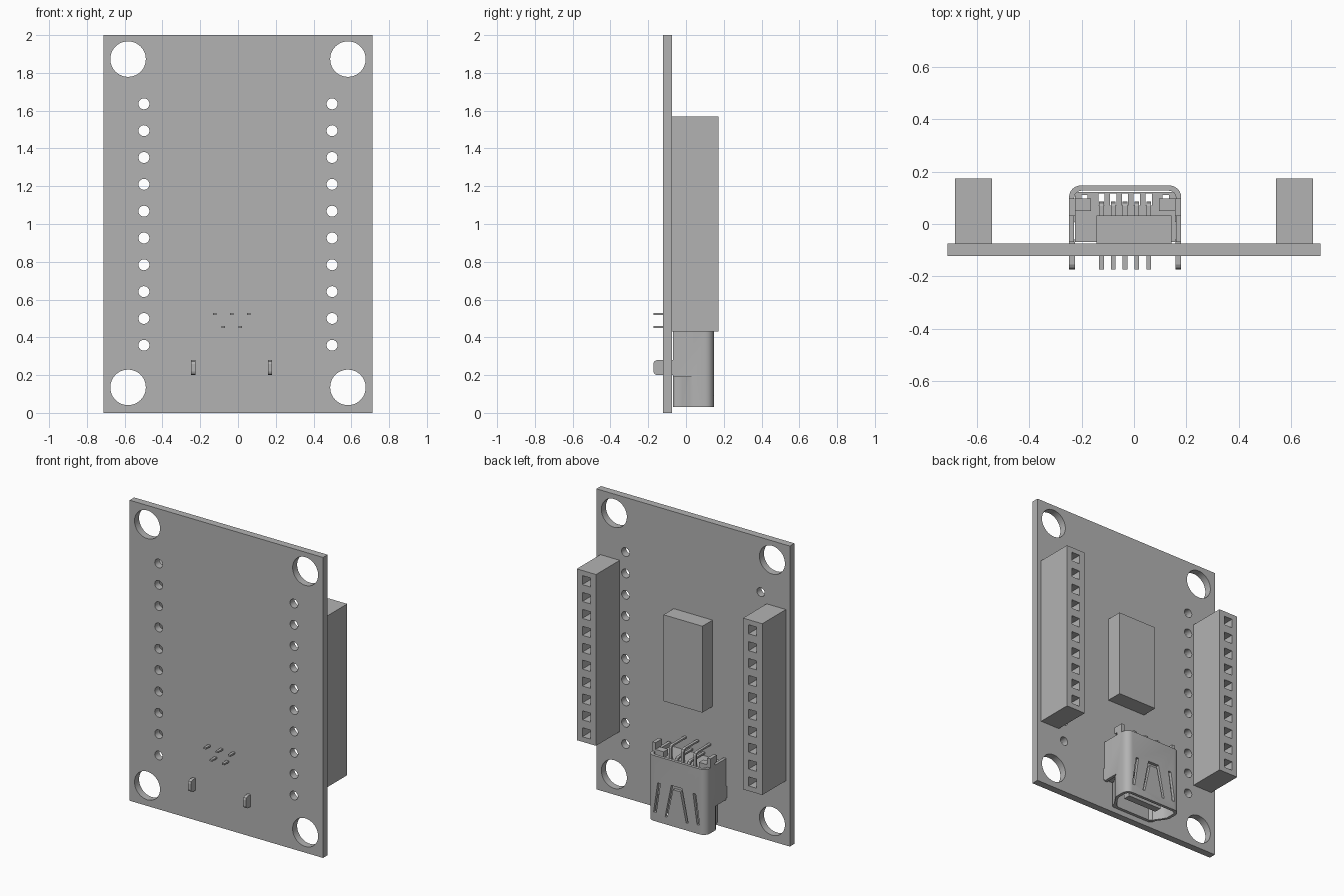
import bpy
import bmesh
import math
from math import radians

cube = bpy.data.objects.get("Cube")
if cube:
    bpy.data.objects.remove(cube, do_unlink=True)

grey = bpy.data.materials.new("plain grey")
grey.use_nodes = True
COLOUR = (0.45, 0.45, 0.45, 1)
grey.diffuse_color = COLOUR
grey.node_tree.nodes["Principled BSDF"].inputs["Base Color"].default_value = COLOUR


def add_prism(bm, points, lo, hi, axis):
    """Extrude a flat outline between lo and hi along an axis."""
    place = {"x": lambda a, b, t: (t, a, b),
             "y": lambda a, b, t: (a, t, b),
             "z": lambda a, b, t: (a, b, t)}[axis]
    low = [bm.verts.new(place(a, b, lo)) for a, b in points]
    high = [bm.verts.new(place(a, b, hi)) for a, b in points]
    bm.faces.new(low)
    bm.faces.new(high)
    n = len(points)
    for i in range(n):
        j = (i + 1) % n
        bm.faces.new((low[i], low[j], high[j], high[i]))


def rect(a0, a1, b0, b1):
    return [(a0, b0), (a1, b0), (a1, b1), (a0, b1)]


def circle(cx, cz, r, n):
    return [(cx + r * math.cos(math.tau * i / n),
             cz + r * math.sin(math.tau * i / n)) for i in range(n)]


def solid(name, *prisms):
    """Make an object from one or more (outline, lo, hi, axis) prisms."""
    bm = bmesh.new()
    for p in prisms:
        add_prism(bm, *p)
    bmesh.ops.recalc_face_normals(bm, faces=bm.faces)
    mesh = bpy.data.meshes.new(name)
    bm.to_mesh(mesh)
    bm.free()
    mesh.materials.append(grey)
    ob = bpy.data.objects.new(name, mesh)
    bpy.context.collection.objects.link(ob)
    return ob


def combine(ob, other, operation="DIFFERENCE"):
    """Apply a boolean and discard the helper."""
    other.hide_render = True
    mod = ob.modifiers.new("boolean", "BOOLEAN")
    mod.operation = operation
    mod.solver = "EXACT"
    mod.object = other
    bpy.context.view_layer.update()
    graph = bpy.context.evaluated_depsgraph_get()
    mesh = bpy.data.meshes.new_from_object(ob.evaluated_get(graph))
    ob.modifiers.clear()
    ob.data = mesh
    mesh.materials.clear()
    mesh.materials.append(grey)
    bpy.data.objects.remove(other, do_unlink=True)


def smooth(ob):
    bpy.ops.object.select_all(action="DESELECT")
    ob.select_set(True)
    bpy.context.view_layer.objects.active = ob
    bpy.ops.object.shade_smooth_by_angle(angle=radians(30))


# Board with corner mounting holes and two rows of pin holes
FRONT, BACK = -0.123, -0.075
board = solid("board", (rect(-0.712, 0.712, 0, 2), FRONT, BACK, "y"))
holes = []
for s in (-1, 1):
    for z in (0.135, 1.873):
        holes.append((circle(s * 0.582, z, 0.094, 48), -0.2, 0, "y"))
    for i in range(10):
        holes.append((circle(s * 0.498, 0.358 + i * 0.142, 0.029, 24), -0.2, 0, "y"))
combine(board, solid("hole_cutter", *holes))
smooth(board)

# Socket strips on the back
for side, s in (("left", 1), ("right", -1)):
    x = s * 0.612
    strip = solid(side + "_socket_strip",
                  (rect(x - 0.071, x + 0.071, 0.43, 1.57), BACK, 0.173, "y"))
    sockets = []
    for i in range(10):
        z = 1 + (i - 4.5) * 0.1125
        sockets.append((rect(x - 0.03, x + 0.03, z - 0.03, z + 0.03), 0.0, 0.2, "y"))
    combine(strip, solid("socket_cutter", *sockets))

# Chip
solid("chip", (rect(-0.143, 0.143, 0.78, 1.355), BACK, 0.032, "y"))

# Connector shell: tapered mouth and straight-sided rear
CX, W, TOP, LOW, WALL = -0.034, 0.214, 0.147, -0.069, 0.02


def shell_outline(w, top, low, r, waist):
    """Rounded top corners, sides stepping in to the waist lower down."""
    half = [(w - r + r * math.sin(a), top - r + r * math.cos(a))
            for a in (radians(15 * k) for k in range(7))]
    if waist < w:
        half += [(w, 0.045), (w - 0.012, 0.02), (waist + 0.008, -0.02), (waist, -0.035)]
        half += [(waist - 0.006, low + 0.012), (waist - 0.02, low)]
    else:
        half += [(w, low)]
    return [(CX + a, b) for a, b in half] + [(CX - a, b) for a, b in reversed(half)]


shell = solid("connector_shell",
              (shell_outline(W, TOP, LOW, 0.045, 0.165), 0.03, 0.19, "z"))
combine(shell, solid("mouth_cutter", (shell_outline(
    W - WALL, TOP - WALL, LOW + WALL, 0.027, 0.165 - WALL), 0, 0.3, "z")))
rear = solid("shell_rear", (shell_outline(W, TOP, LOW, 0.045, W), 0.19, 0.465, "z"))
combine(rear, solid("rear_cutter", (shell_outline(
    W - WALL, TOP - WALL, -0.2, 0.027, W), 0.1, 0.6, "z")))
combine(shell, rear, "UNION")

# Spring finger slots through the shell's outer wall
arch = [(-0.085, 0.08), (-0.04, 0.3), (0.04, 0.3), (0.085, 0.08),
        (0.07, 0.08), (0.027, 0.275), (-0.027, 0.275), (-0.07, 0.08)]
slots = [([(CX + a, b) for a, b in arch], 0.11, 0.2, "y")]
for s in (-1, 1):
    side_slot = [(0.15, 0.09), (0.17, 0.09), (0.14, 0.29), (0.12, 0.29)]
    slots.append(([(CX + s * a, b) for a, b in side_slot], 0.11, 0.2, "y"))
combine(shell, solid("slot_cutter", *slots))
smooth(shell)

# Shell legs passing through the board, with rounded tips
leg = [(-0.06, 0.2), (-0.155, 0.2), (-0.168, 0.207), (-0.173, 0.22),
       (-0.173, 0.26), (-0.168, 0.273), (-0.155, 0.28), (-0.06, 0.28)]
for side, s in (("left", 1), ("right", -1)):
    x = CX + s * 0.203
    solid(side + "_shell_leg", (leg, x - 0.011, x + 0.011, "x"))

# Connector insert with contact channels, plus the tongue in the mouth
PINS = [CX + (i - 2) * 0.045 for i in range(5)]
insert = solid("connector_insert",
               (rect(CX - 0.192, CX + 0.192, LOW, 0.122), 0.2, 0.44, "z"))
channels = [(rect(x - 0.012, x + 0.012, 0.07, 0.117), 0.1, 0.6, "z") for x in PINS]
for s in (-1, 1):
    x = CX + s * 0.155
    channels.append((rect(x - 0.012, x + 0.012, 0.097, 0.11), 0.1, 0.6, "z"))
combine(insert, solid("channel_cutter", *channels))
solid("connector_tongue", (rect(CX - 0.125, CX + 0.125, 0.015, 0.062), 0.06, 0.21, "z"))

# Ears at the rear corners of the insert
for side, s in (("left", 1), ("right", -1)):
    a, b, c = (CX + s * d for d in (0.13, 0.19, 0.214))
    solid(side + "_insert_ear",
          (rect(min(a, c), max(a, c), 0.05, 0.097), 0.43, 0.48, "z"),
          (rect(min(b, c), max(b, c), 0.03, 0.097), 0.48, 0.525, "z"))

# Bent contacts running from the insert through the board
for i, x in enumerate(PINS):
    z = 0.53 if i % 2 == 0 else 0.461
    bend = [(0.086, 0.21), (0.086, z - 0.018), (0.081, z - 0.006), (0.068, z),
            (-0.173, z), (-0.173, z - 0.011), (0.066, z - 0.011),
            (0.074, z - 0.02), (0.074, 0.21)]
    solid(f"contact_{i + 1}", (bend, x - 0.009, x + 0.009, "x"))
